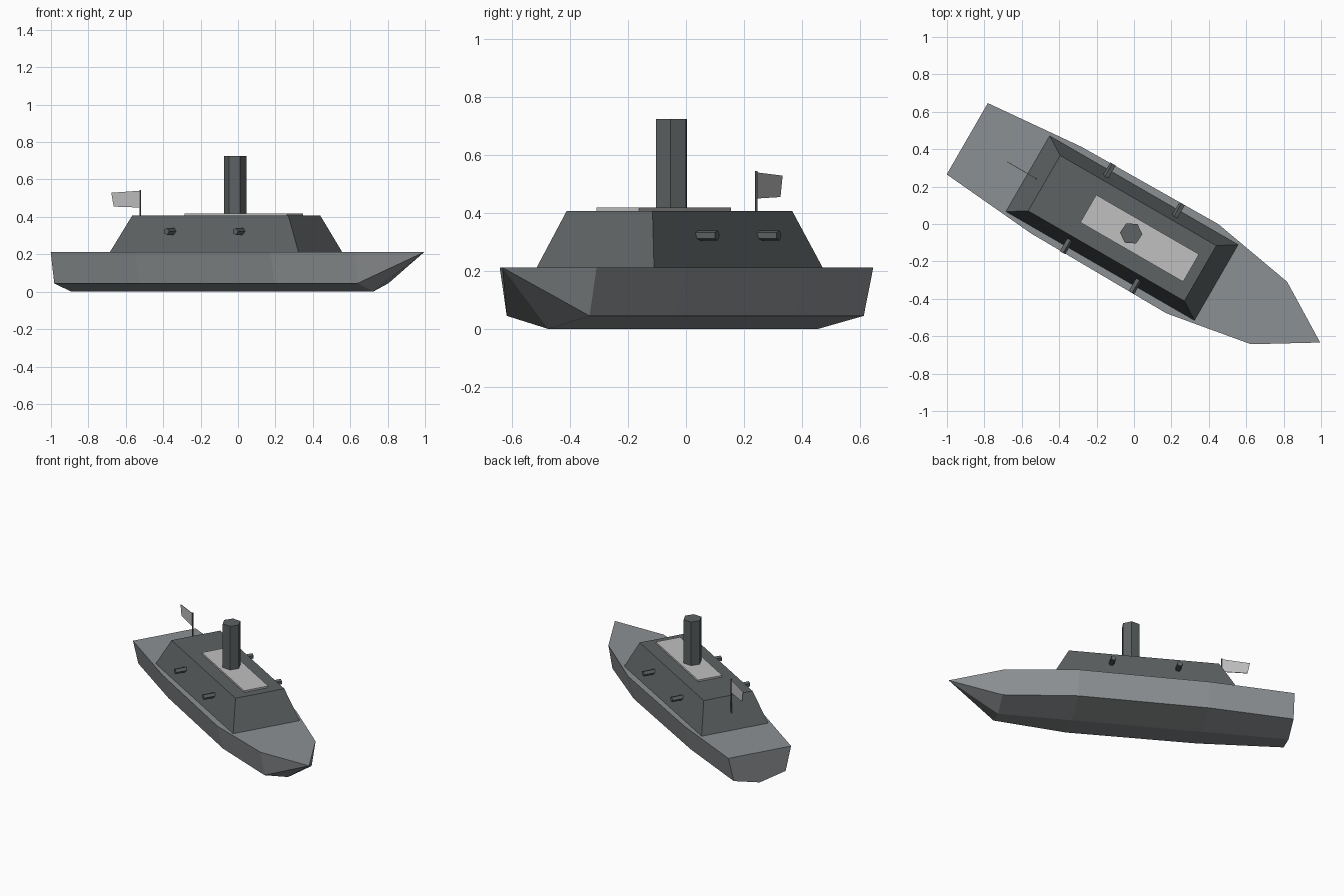
import bpy, bmesh, math
from mathutils import Matrix, Vector

if "Cube" in bpy.data.objects:
    bpy.data.objects.remove(bpy.data.objects["Cube"])

# Ship axes: x forward along the keel, turned 30 degrees and shifted to centre
HEADING = Matrix.Rotation(math.radians(-30), 4, 'Z') @ Matrix.Translation((0, -0.051, 0))


def material(name, color):
    m = bpy.data.materials.new(name)
    m.diffuse_color = (*color, 1)
    m.use_nodes = True
    m.node_tree.nodes["Principled BSDF"].inputs["Base Color"].default_value = m.diffuse_color
    return m


HULL = material("hull_grey", (0.265, 0.28, 0.29))
IRON = material("dark_iron", (0.11, 0.122, 0.125))
PALE = material("pale_grey", (0.53, 0.53, 0.53))


def build(name, verts, faces, mat):
    me = bpy.data.meshes.new(name)
    me.from_pydata([HEADING @ Vector(v) for v in verts], [], faces)
    bm = bmesh.new()
    bm.from_mesh(me)
    bmesh.ops.recalc_face_normals(bm, faces=bm.faces)
    bm.to_mesh(me)
    bm.free()
    me.materials.append(mat)
    ob = bpy.data.objects.new(name, me)
    bpy.context.collection.objects.link(ob)
    return ob


def loft(name, bottom, top, mat):
    """Closed solid between two matching outlines."""
    n = len(bottom)
    faces = [(i, (i + 1) % n, n + (i + 1) % n, n + i) for i in range(n)]
    faces += [tuple(range(n)), tuple(range(n, 2 * n))]
    return build(name, bottom + top, faces, mat)


def rect(x0, x1, half, z):
    return [(x0, -half, z), (x1, -half, z), (x1, half, z), (x0, half, z)]


def ring(x, r, z, sides, turn=0.0):
    angles = [turn + i * math.tau / sides for i in range(sides)]
    return [(x + r * math.cos(a), r * math.sin(a), z) for a in angles]


# Hull: V-bottomed stations (x, deck half width, chine half width) and a bow point
stations = [(-1.0, 0.22, 0.182), (-0.45, 0.268, 0.228),
            (0.39, 0.276, 0.235), (0.863, 0.193, 0.165)]
verts, faces = [], []
for x, deck, chine in stations:
    verts += [(x, -deck, 0.212), (x, -chine, 0.045), (x, 0, 0),
              (x, chine, 0.045), (x, deck, 0.212)]
for s in range(len(stations) - 1):
    a, b = 5 * s, 5 * s + 5
    faces += [(a + i, a + (i + 1) % 5, b + (i + 1) % 5, b + i) for i in range(5)]
tip, last = len(verts), 5 * (len(stations) - 1)
verts.append((1.179, 0, 0.212))
faces.append(tuple(range(5)))
faces += [(last + i, last + (i + 1) % 5, tip) for i in range(5)]
build("hull", verts, faces, HULL)

# Armoured casemate with sloping walls, and the pale roof grating
loft("casemate", rect(-0.63, 0.541, 0.236, 0.205), rect(-0.525, 0.439, 0.171, 0.407), IRON)
loft("roof_grating", rect(-0.253, 0.382, 0.085, 0.40), rect(-0.253, 0.382, 0.085, 0.419), PALE)

# Six-sided funnel
turn = math.radians(26)
loft("funnel", ring(0.012, 0.06, 0.40, 6, turn), ring(0.012, 0.06, 0.725, 6, turn), IRON)

# Five-sided gun barrels, two on each side
for side, label in ((-1, "right"), (1, "left")):
    for x, place in ((-0.256, "aft"), (0.17, "fore")):
        def section(y):
            return [(x - side * 0.0185 * math.cos(i * math.tau / 5), side * y,
                     0.322 + 0.0185 * math.sin(i * math.tau / 5)) for i in range(5)]
        loft(f"gun_{label}_{place}", section(0.16), section(0.273), IRON)

# Flag pole and flag at the stern
loft("flag_pole", ring(-0.573, 0.005, 0.30, 6), ring(-0.573, 0.005, 0.545, 6), IRON)
outline = [(-0.573, 0.45), (-0.573, 0.54), (-0.752, 0.529), (-0.737, 0.455)]
loft("flag", [(x, -0.002, z) for x, z in outline], [(x, 0.002, z) for x, z in outline], PALE)
